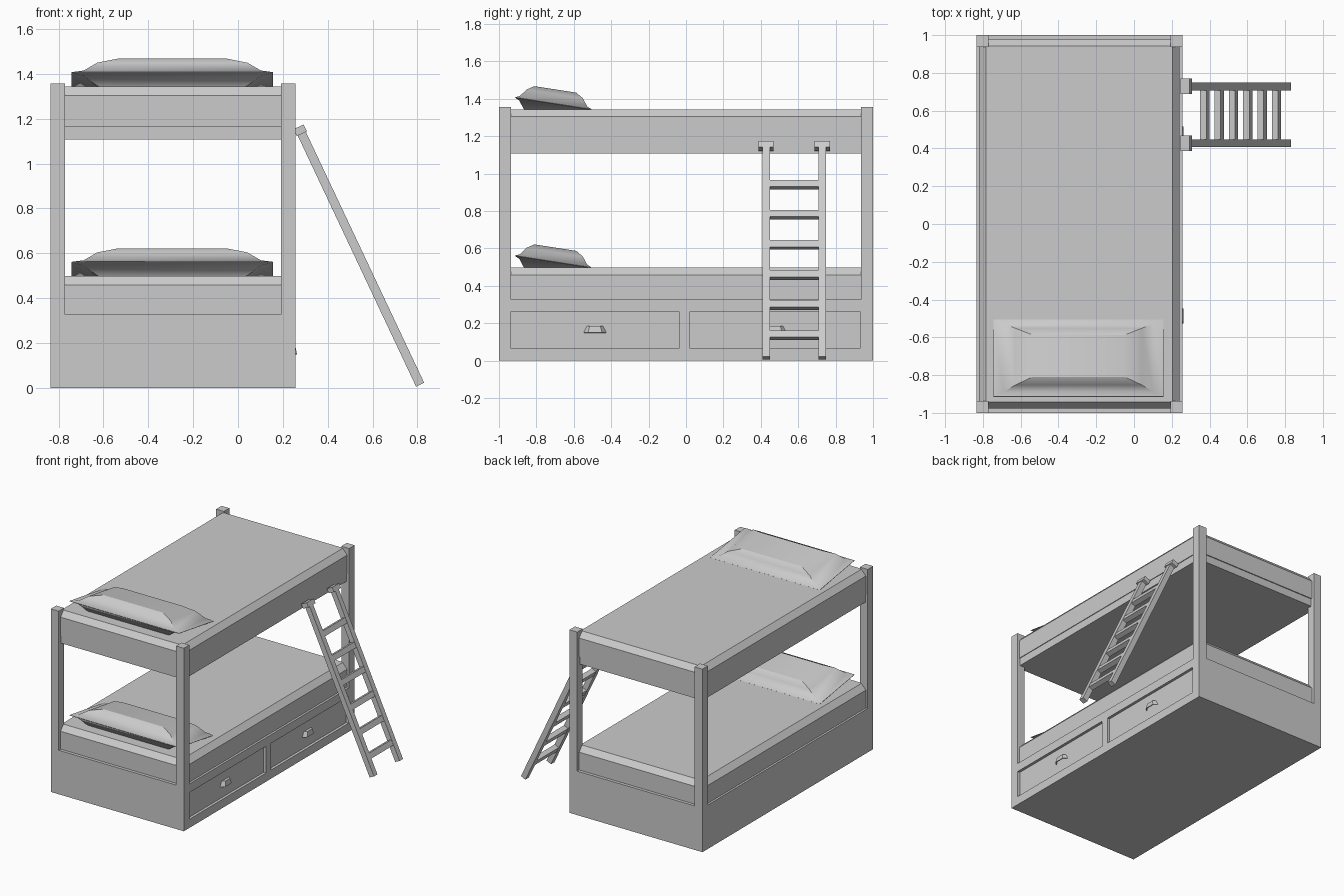
import bpy, bmesh, math
from mathutils import Matrix, Vector

if "Cube" in bpy.data.objects:
    bpy.data.objects.remove(bpy.data.objects["Cube"])


def make_object(name, bm):
    bmesh.ops.recalc_face_normals(bm, faces=bm.faces)
    mesh = bpy.data.meshes.new(name)
    bm.to_mesh(mesh)
    bm.free()
    ob = bpy.data.objects.new(name, mesh)
    bpy.context.collection.objects.link(ob)
    return ob


def box(name, x0, x1, y0, y1, z0, z1, matrix=Matrix()):
    bm = bmesh.new()
    bmesh.ops.create_cube(bm, size=1)
    for v in bm.verts:
        v.co = matrix @ Vector(((x0 + x1) / 2 + v.co.x * (x1 - x0),
                                (y0 + y1) / 2 + v.co.y * (y1 - y0),
                                (z0 + z1) / 2 + v.co.z * (z1 - z0)))
    return make_object(name, bm)


def loft(name, rings, caps=True, matrix=Matrix()):
    """Skin a stack of rings with equal point counts."""
    bm = bmesh.new()
    loops = [[bm.verts.new(matrix @ Vector(p)) for p in r] for r in rings]
    n = len(loops[0])
    for a, b in zip(loops, loops[1:]):
        for i in range(n):
            bm.faces.new((a[i], a[(i + 1) % n], b[(i + 1) % n], b[i]))
    if caps:
        bm.faces.new(loops[0])
    bm.faces.new(loops[-1])
    return make_object(name, bm)


def rect(hx, hy, z):
    return [(-hx, -hy, z), (hx, -hy, z), (hx, hy, z), (-hx, hy, z)]


CX = -0.29                      # bed centre line
X0, X1 = -0.835, 0.256          # bed sides

# Drawer base with two recessed drawer fronts
base = box("drawer_base", X0, X1, -1, 1, 0, 0.326)
drawers = [(-0.936, -0.037), (0.022, 0.93)]
for y0, y1 in drawers:
    cutter = box("drawer_cutter", X1 - 0.02, X1 + 0.1, y0, y1, 0.064, 0.262)
    cutter.hide_render = True
    mod = base.modifiers.new("recess", 'BOOLEAN')
    mod.operation = 'DIFFERENCE'
    mod.solver = 'EXACT'
    mod.object = cutter
    bpy.context.view_layer.objects.active = base
    bpy.ops.object.modifier_apply(modifier=mod.name)
    bpy.data.objects.remove(cutter)

# Cup-shaped drawer handles, open underneath
for y0, y1 in drawers:
    rings = [[(0, -w, z), (d, -f, z), (d, f, z), (0, w, z)]
             for w, f, d, z in ((0.061, 0.038, 0.027, 0.15), (0.042, 0.028, 0.02, 0.186))]
    handle = loft("drawer_handle", rings, caps=False,
                  matrix=Matrix.Translation((X1 - 0.02, (y0 + y1) / 2, 0)))
    handle.modifiers.new("thickness", 'SOLIDIFY').thickness = 0.004

# Corner posts
for px in (X0, X1 - 0.064):
    for py in (-1, 0.936):
        box("corner_post", px, px + 0.064, py, py + 0.064, 0.3, 1.357)

# Upper bed platform
box("upper_platform", CX - 0.525, CX + 0.525, -0.97, 0.97, 1.108, 1.165)

# Mattresses with bevelled tops, and tilted pillows
levels = [(0.45, 0.207, 0.001), (0.395, 0.182, 0.012), (0.335, 0.152, 0.052), (0.245, 0.113, 0.076)]
profile = [(hx, hy, -h) for hx, hy, h in reversed(levels)] + levels
for level, z0, top in (("lower", 0.326, 0.498), ("upper", 1.165, 1.344)):
    loft(level + "_mattress",
         [rect(0.53, 0.977, z0), rect(0.53, 0.977, top - 0.04), rect(0.493, 0.943, top)],
         matrix=Matrix.Translation((CX, 0, 0)))
    tilt = (Matrix.Translation((CX - 0.003, -0.71, top + 0.031))
            @ Matrix.Rotation(-math.radians(8.8), 4, 'X'))
    pillow = loft(level + "_pillow", [rect(*p) for p in profile], matrix=tilt)
    bpy.ops.object.select_all(action='DESELECT')
    pillow.select_set(True)
    bpy.context.view_layer.objects.active = pillow
    bpy.ops.object.shade_smooth_by_angle(angle=math.radians(30))

# Leaning ladder, built along local z from its foot
foot, head = Vector((0.812, 0, 0.014)), Vector((0.281, 0, 1.14))
length = (head - foot).length
lean = (Matrix.Translation(foot)
        @ Matrix.Rotation(math.atan2(head.x - foot.x, head.z - foot.z), 4, 'Y'))
for y in (0.428, 0.728):
    box("ladder_rail", -0.02, 0.02, y - 0.02, y + 0.02, 0, length, lean)
    box("ladder_cap", -0.025, 0.025, y - 0.041, y + 0.041, length - 0.008, length + 0.026, lean)
for i in range(6):
    z = 0.135 + i * 0.178
    box("ladder_rung", -0.018, 0.018, 0.44, 0.716, z - 0.02, z + 0.02, lean)
